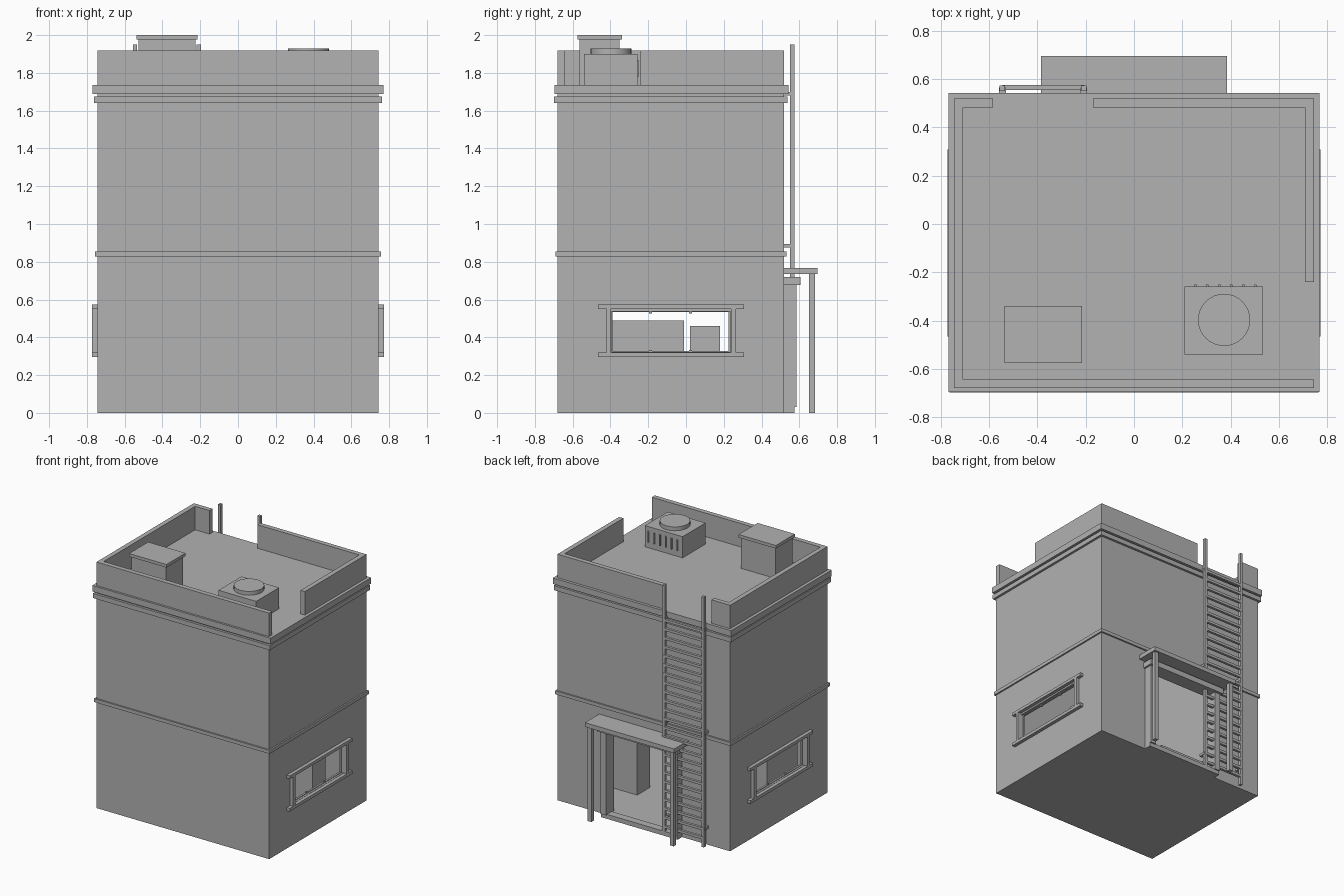
import bpy, bmesh, math

if "Cube" in bpy.data.objects:
    bpy.data.objects.remove(bpy.data.objects["Cube"])

grey = bpy.data.materials.new("plain_grey")
grey.diffuse_color = (0.445, 0.445, 0.445, 1)
grey.use_nodes = True
grey.node_tree.nodes["Principled BSDF"].inputs["Base Color"].default_value = grey.diffuse_color


def finish(name, bm):
    mesh = bpy.data.meshes.new(name)
    bmesh.ops.recalc_face_normals(bm, faces=bm.faces)
    bm.to_mesh(mesh)
    bm.free()
    mesh.materials.append(grey)
    ob = bpy.data.objects.new(name, mesh)
    bpy.context.collection.objects.link(ob)
    return ob


def add_box(bm, x0, x1, y0, y1, z0, z1):
    vs = bmesh.ops.create_cube(bm, size=1)["verts"]
    for v in vs:
        v.co.x = x0 if v.co.x < 0 else x1
        v.co.y = y0 if v.co.y < 0 else y1
        v.co.z = z0 if v.co.z < 0 else z1


def boxes(name, *specs):
    bm = bmesh.new()
    for s in specs:
        add_box(bm, *s)
    return finish(name, bm)


def cut(ob, *spec):
    cutter = boxes("cutter", spec)
    cutter.hide_render = True
    mod = ob.modifiers.new("cut", "BOOLEAN")
    mod.operation = "DIFFERENCE"
    mod.solver = "EXACT"
    mod.object = cutter
    bpy.context.view_layer.objects.active = ob
    bpy.ops.object.modifier_apply(modifier=mod.name)
    bpy.data.objects.remove(cutter)


X, Y0, Y1, T = 0.745, -0.68, 0.52, 0.035

# hollow building shell with two side windows and a rear doorway
shell = boxes("building_walls", (-X, X, Y0, Y1, 0, 1.70))
cut(shell, -X + T, X - T, Y0 + T, Y1 - T, 0.03, 1.67)
cut(shell, -1, 1, -0.395, 0.235, 0.322, 0.537)
cut(shell, -0.28, 0.28, 0.3, 0.8, 0.03, 0.68)


# trim bands that run around the outside
def band(name, out, z0, z1):
    a, b, c, i = X + out, Y0 - out, Y1 + out, 0.01
    boxes(name, (-a, a, b, Y0 + i, z0, z1), (-a, a, Y1 - i, c, z0, z1),
          (-a, -X + i, Y0 + i, Y1 - i, z0, z1), (X - i, a, Y0 + i, Y1 - i, z0, z1))


band("middle_band", 0.012, 0.828, 0.855)
band("lower_cornice", 0.018, 1.64, 1.676)
boxes("roof_slab", (-X - 0.024, X + 0.024, Y0 - 0.016, Y1 + 0.022, 1.688, 1.735))

# parapet with gaps at the ladder and on the right side
P, zb, zt = 0.037, 1.73, 1.918
boxes("parapet",
      (-X, X, Y0, Y0 + P, zb, zt),
      (-X, -X + P, Y0 + P, Y1, zb, zt),
      (-X + P, -0.583, Y1 - P, Y1, zb, zt),
      (-0.17, X, Y1 - P, Y1, zb, zt),
      (X - P, X, -0.24, Y1 - P, zb, zt))

# roof hatch box with cap
boxes("roof_box", (-0.526, -0.226, -0.563, -0.352, 1.73, 1.976))
boxes("roof_box_cap", (-0.537, -0.215, -0.575, -0.34, 1.976, 2.0))

# air unit with round fan and slats
boxes("air_unit", (0.21, 0.535, -0.54, -0.258, 1.73, 1.9))
bm = bmesh.new()
bmesh.ops.create_cone(bm, cap_ends=True, segments=32, radius1=0.108, radius2=0.108, depth=0.035)
bmesh.ops.translate(bm, verts=bm.verts, vec=(0.373, -0.397, 1.9125))
fan = finish("air_unit_fan", bm)
bpy.context.view_layer.objects.active = fan
fan.select_set(True)
bpy.ops.object.shade_smooth_by_angle(angle=math.radians(35))
boxes("air_unit_slats", *[(x - 0.005, x + 0.005, -0.26, -0.25, 1.78, 1.865)
                          for x in [0.253 + 0.05 * i for i in range(6)]])

# window frames, mirrored on both sides
for side, s in (("left", -1), ("right", 1)):
    def span(a, b):
        return (s * a, s * b) if s > 0 else (s * b, s * a)
    o, n = span(X - 0.005, 0.772), span(X - 0.03, X - 0.015)
    boxes(side + "_window_frame",
          (*o, -0.465, 0.308, 0.55, 0.573),
          (*o, -0.465, 0.308, 0.296, 0.32),
          (*o, -0.422, -0.397, 0.318, 0.552),
          (*o, 0.237, 0.264, 0.318, 0.552))
    boxes(side + "_window_lining",
          (*n, -0.397, -0.388, 0.32, 0.54), (*n, 0.226, 0.237, 0.32, 0.54),
          (*n, -0.39, 0.23, 0.32, 0.327), (*n, -0.39, 0.23, 0.533, 0.54),
          *[(*n, y - 0.008, y + 0.008, z, z + 0.007)
            for y in (-0.188, 0.025) for z in (0.326, 0.527)])

# furniture inside
boxes("large_crate", (-0.69, -0.27, -0.39, -0.01, 0.03, 0.49))
boxes("small_cabinet", (0.295, 0.63, 0.02, 0.18, 0.03, 0.46))

# rear doorway surround
boxes("door_frame",
      (-0.33, -0.28, Y1 - 0.005, 0.585, 0.03, 0.68),
      (0.28, 0.33, Y1 - 0.005, 0.585, 0.03, 0.68),
      (-0.345, 0.345, Y1 - 0.005, 0.605, 0.676, 0.72))
boxes("door_sill", (-0.33, 0.33, Y1 - 0.005, 0.575, 0.0, 0.035))

# canopy on two posts
boxes("canopy", (-0.385, 0.385, Y1 - 0.005, 0.695, 0.735, 0.768))
boxes("canopy_posts", *[(x - 0.016, x + 0.016, 0.65, 0.682, 0, 0.737) for x in (-0.355, 0.355)])

# roof ladder with rungs and wall brackets
rails = (-0.545, -0.208)
boxes("ladder_rails", *[(x - 0.011, x + 0.011, 0.55, 0.574, 0, 1.95) for x in rails])
boxes("ladder_rungs", *[(rails[0], rails[1], 0.555, 0.575, 0.06 + 0.07 * i, 0.08 + 0.07 * i)
                        for i in range(24)])
boxes("ladder_brackets", *[(x - 0.014, x + 0.014, Y1 - 0.005, 0.565, z, z + 0.02)
                           for x in rails for z in (0.13, 0.875, 1.68)])
